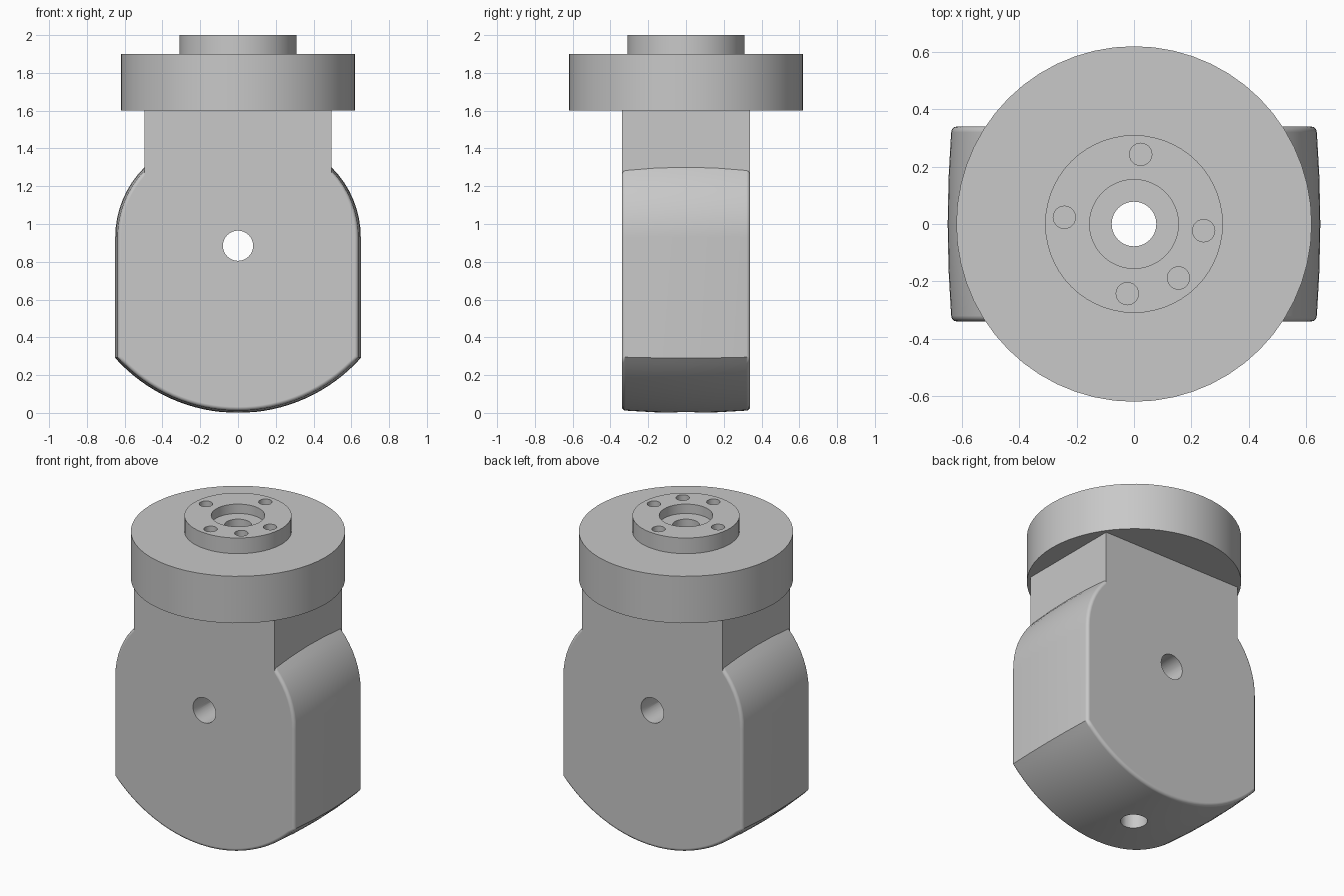
import bpy, bmesh
from math import sin, cos, asin, sqrt, radians, pi
from mathutils import Matrix, Vector

if "Cube" in bpy.data.objects:
    bpy.data.objects.remove(bpy.data.objects["Cube"])

grey = bpy.data.materials.new("machined_grey")
grey.use_nodes = True
grey.diffuse_color = (0.58, 0.58, 0.58, 1)
grey.node_tree.nodes["Principled BSDF"].inputs["Base Color"].default_value = (0.58, 0.58, 0.58, 1)


def make_object(name, bm):
    bmesh.ops.recalc_face_normals(bm, faces=bm.faces)
    mesh = bpy.data.meshes.new(name)
    bm.to_mesh(mesh)
    bm.free()
    mesh.materials.append(grey)
    obj = bpy.data.objects.new(name, mesh)
    bpy.context.collection.objects.link(obj)
    return obj


def activate(obj):
    bpy.ops.object.select_all(action="DESELECT")
    obj.select_set(True)
    bpy.context.view_layer.objects.active = obj


def drill(obj, radius, start, end, sides=32):
    """Cut a round hole between two points."""
    a, b = Vector(start), Vector(end)
    axis = b - a
    turn = axis.to_track_quat("Z", "Y").to_matrix().to_4x4()
    bm = bmesh.new()
    bmesh.ops.create_cone(bm, cap_ends=True, segments=sides, radius1=radius, radius2=radius,
                          depth=axis.length, matrix=Matrix.Translation((a + b) / 2) @ turn)
    cutter = make_object("hole_cutter", bm)
    cutter.hide_render = True
    mod = obj.modifiers.new("hole", "BOOLEAN")
    mod.operation, mod.solver, mod.object = "DIFFERENCE", "EXACT", cutter
    activate(obj)
    bpy.ops.object.modifier_apply(modifier=mod.name)
    bpy.data.objects.remove(cutter)


def finish(obj):
    activate(obj)
    bpy.ops.object.shade_smooth_by_angle(angle=radians(32))
    mod = obj.modifiers.new("even_shading", "WEIGHTED_NORMAL")
    mod.keep_sharp = True


# Body outline, drawn inwards by an inset; the neck sides stay straight
HALF_W, NECK, NECK_TOP = 0.65, 0.495, 1.6
BOTTOM_R, SHOULDER_R, SHOULDER_Z = 0.873, 0.52, 0.93


def outline(inset):
    w, rb, rs = HALF_W - inset, BOTTOM_R - inset, SHOULDER_R - inset
    cx = HALF_W - SHOULDER_R
    sweep = asin(w / rb)
    bottom = [(rb * sin(sweep * i / 16), BOTTOM_R - rb * cos(sweep * i / 16)) for i in range(17)]
    end = asin(sqrt(rs ** 2 - (NECK - cx) ** 2) / rs)
    shoulder = [(cx + rs * cos(end * i / 8), SHOULDER_Z + rs * sin(end * i / 8)) for i in range(9)]
    right = bottom + shoulder + [(NECK, NECK_TOP)]
    return right + [(-x, z) for x, z in reversed(right[1:])]


# Depth sections: slightly crowned rim with rounded edges
half = [(0.16, 0.003)]
for step in range(4):
    t = step * pi / 6
    half.append((0.32 + 0.02 * sin(t), 0.012 + 0.02 * (1 - cos(t))))
sections = [(-y, d) for y, d in reversed(half)] + [(0, 0)] + half

bm = bmesh.new()
rings = [[bm.verts.new((x, y, z)) for x, z in outline(d)] for y, d in sections]
for r0, r1 in zip(rings, rings[1:]):
    for i in range(len(r0)):
        j = (i + 1) % len(r0)
        bm.faces.new((r0[i], r0[j], r1[j], r1[i]))
bm.faces.new(rings[0])
bm.faces.new(rings[-1])
body = make_object("body", bm)
drill(body, 0.078, (0, 0, -0.2), (0, 0, 1.8))
drill(body, 0.08, (0, -0.6, 0.885), (0, 0.6, 0.885))
finish(body)

# Round flange with raised boss, turned from a stepped profile
bm = bmesh.new()
profile = [(0, 1.6), (0.62, 1.6), (0.62, 1.9), (0.31, 1.9), (0.31, 2), (0, 2)]
points = [bm.verts.new((r, 0, z)) for r, z in profile]
edges = [bm.edges.new(pair) for pair in zip(points, points[1:])]
bmesh.ops.spin(bm, geom=points + edges, cent=(0, 0, 0), axis=(0, 0, 1),
               angle=2 * pi, steps=56, use_duplicate=False)
bmesh.ops.remove_doubles(bm, verts=bm.verts, dist=0.0001)
bmesh.ops.dissolve_limit(bm, angle_limit=radians(1), verts=bm.verts, edges=bm.edges)
flange = make_object("flange", bm)
drill(flange, 0.155, (0, 0, 1.94), (0, 0, 2.2), 48)
drill(flange, 0.078, (0, 0, 1.4), (0, 0, 2.2))

# Bolt holes and one dowel hole in the boss
for angle in (-5.5, 84.5, 174.5, 264.5, 309.5):
    x, y = 0.244 * cos(radians(angle)), 0.244 * sin(radians(angle))
    drill(flange, 0.039, (x, y, 1.9), (x, y, 2.2), 24)
finish(flange)
